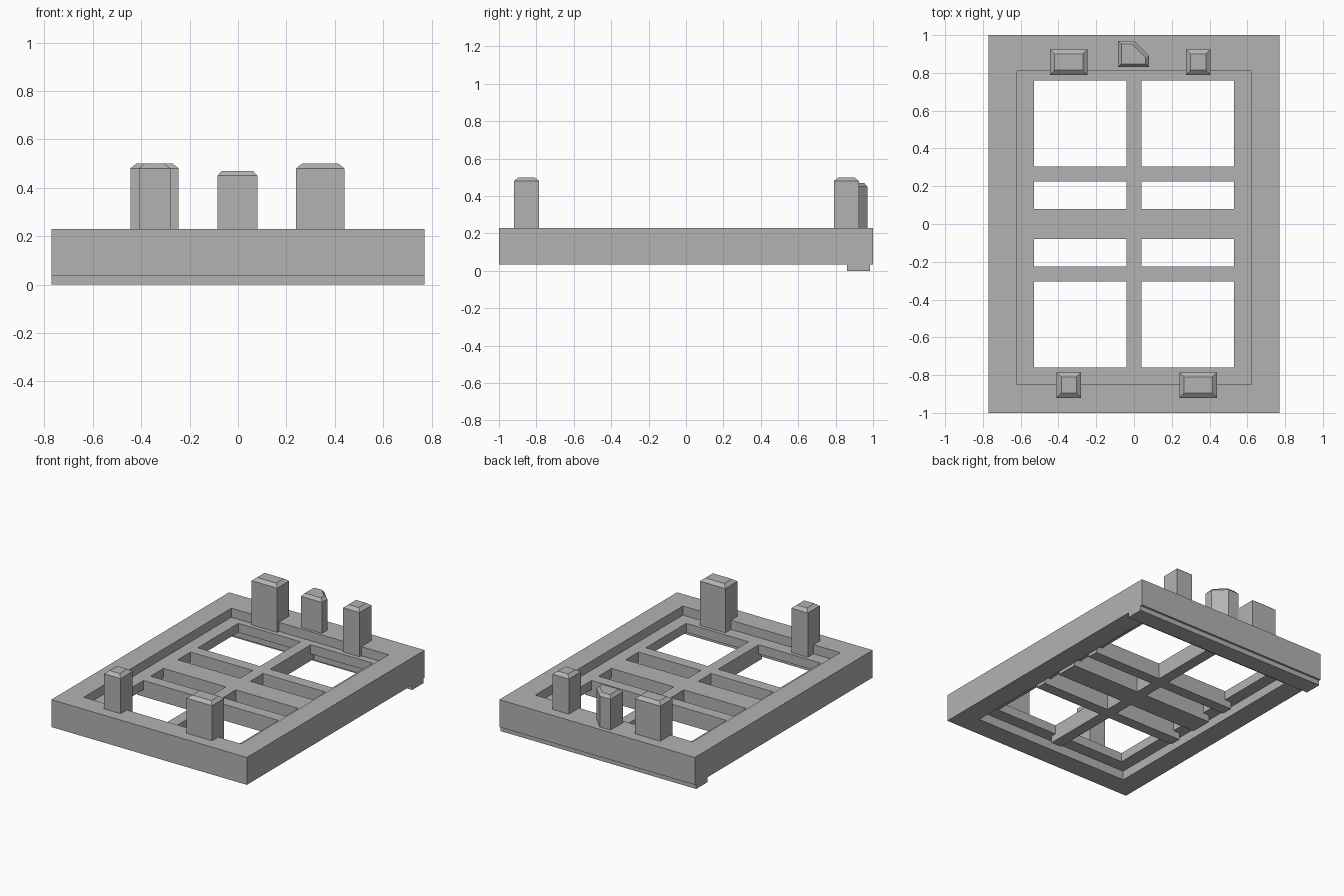
import bpy
import bmesh

cube = bpy.data.objects.get("Cube")
if cube:
    bpy.data.objects.remove(cube, do_unlink=True)

grey = bpy.data.materials.new("plain grey")
grey.use_nodes = True
shade = (0.45, 0.45, 0.45, 1)
grey.diffuse_color = shade
grey.node_tree.nodes["Principled BSDF"].inputs["Base Color"].default_value = shade


def prism(name, outline, low, high, bevel=0, rise=0):
    """Extrude an outline upwards, optionally ending in a sloped rim."""
    bm = bmesh.new()
    base = bm.faces.new([bm.verts.new((x, y, low)) for x, y in outline])
    base.normal_update()
    if base.normal.z < 0:
        base.normal_flip()
    grown = bmesh.ops.extrude_face_region(bm, geom=[base])["geom"]
    top = next(g for g in grown if isinstance(g, bmesh.types.BMFace))
    for v in top.verts:
        v.co.z = high - rise
    bmesh.ops.recalc_face_normals(bm, faces=bm.faces)
    if bevel:
        bmesh.ops.inset_region(bm, faces=[top], thickness=bevel, use_even_offset=True)
        for v in top.verts:
            v.co.z = high
    bmesh.ops.recalc_face_normals(bm, faces=bm.faces)
    mesh = bpy.data.meshes.new(name)
    bm.to_mesh(mesh)
    bm.free()
    mesh.materials.append(grey)
    obj = bpy.data.objects.new(name, mesh)
    bpy.context.scene.collection.objects.link(obj)
    return obj


def box(name, x0, x1, y0, y1, low, high, **rim):
    return prism(name, [(x0, y0), (x1, y0), (x1, y1), (x0, y1)], low, high, **rim)


def cut(target, cutter):
    cutter.hide_render = True
    cutter.hide_set(True)
    cutter.display_type = 'WIRE'
    mod = target.modifiers.new("cut", 'BOOLEAN')
    mod.operation = 'DIFFERENCE'
    mod.solver = 'EXACT'
    mod.object = cutter
    bpy.context.view_layer.objects.active = target
    bpy.ops.object.modifier_apply(modifier=mod.name)
    bpy.data.objects.remove(cutter, do_unlink=True)


BOTTOM, TOP = 0.035, 0.23
PLATE_LOW, PLATE_TOP, BAR_LOW = 0.10, 0.165, 0.05

# Outer frame, open in the middle
frame = box("outer_frame", -0.77, 0.77, -1, 1, BOTTOM, TOP)
cut(frame, box("opening", -0.62, 0.62, -0.85, 0.81, -1, 1))

# Recessed plate with eight windows
plate = box("window_plate", -0.62, 0.62, -0.85, 0.81, PLATE_LOW, PLATE_TOP)
for x0, x1 in ((-0.53, -0.04), (0.04, 0.53)):
    for y0, y1 in ((0.08, 0.225), (0.305, 0.76)):
        for a, b in ((y0, y1), (-y1, -y0)):
            cut(plate, box("window", x0, x1, a, b, -1, 1))

# Ribs hanging below the plate
box("long_rib", -0.04, 0.04, -0.80, 0.80, BAR_LOW, PLATE_LOW)
for side, x0, x1 in (("right", -0.58, -0.04), ("left", 0.04, 0.58)):
    for place, y0, y1 in (("front", -0.305, -0.225), ("middle", -0.08, 0.08),
                          ("back", 0.225, 0.305)):
        box(f"{place}_{side}_cross_rib", x0, x1, y0, y1, BAR_LOW, PLATE_LOW)

# Foot strip under the back edge
box("back_foot", -0.77, 0.77, 0.86, 0.985, 0, BOTTOM)

# Posts with sloped rims
rim = dict(bevel=0.025, rise=0.02)
for name, x0, x1, y0, y1 in (("back_wide_post", -0.445, -0.245, 0.79, 0.925),
                             ("back_narrow_post", 0.275, 0.405, 0.79, 0.925),
                             ("front_wide_post", 0.24, 0.44, -0.92, -0.785),
                             ("front_narrow_post", -0.41, -0.28, -0.92, -0.785)):
    box(name, x0, x1, y0, y1, PLATE_TOP, 0.50, **rim)
prism("back_cut_corner_post",
      [(-0.085, 0.83), (0.08, 0.83), (0.08, 0.89), (0, 0.97), (-0.085, 0.97)],
      PLATE_TOP, 0.47, bevel=0.018, rise=0.02)
